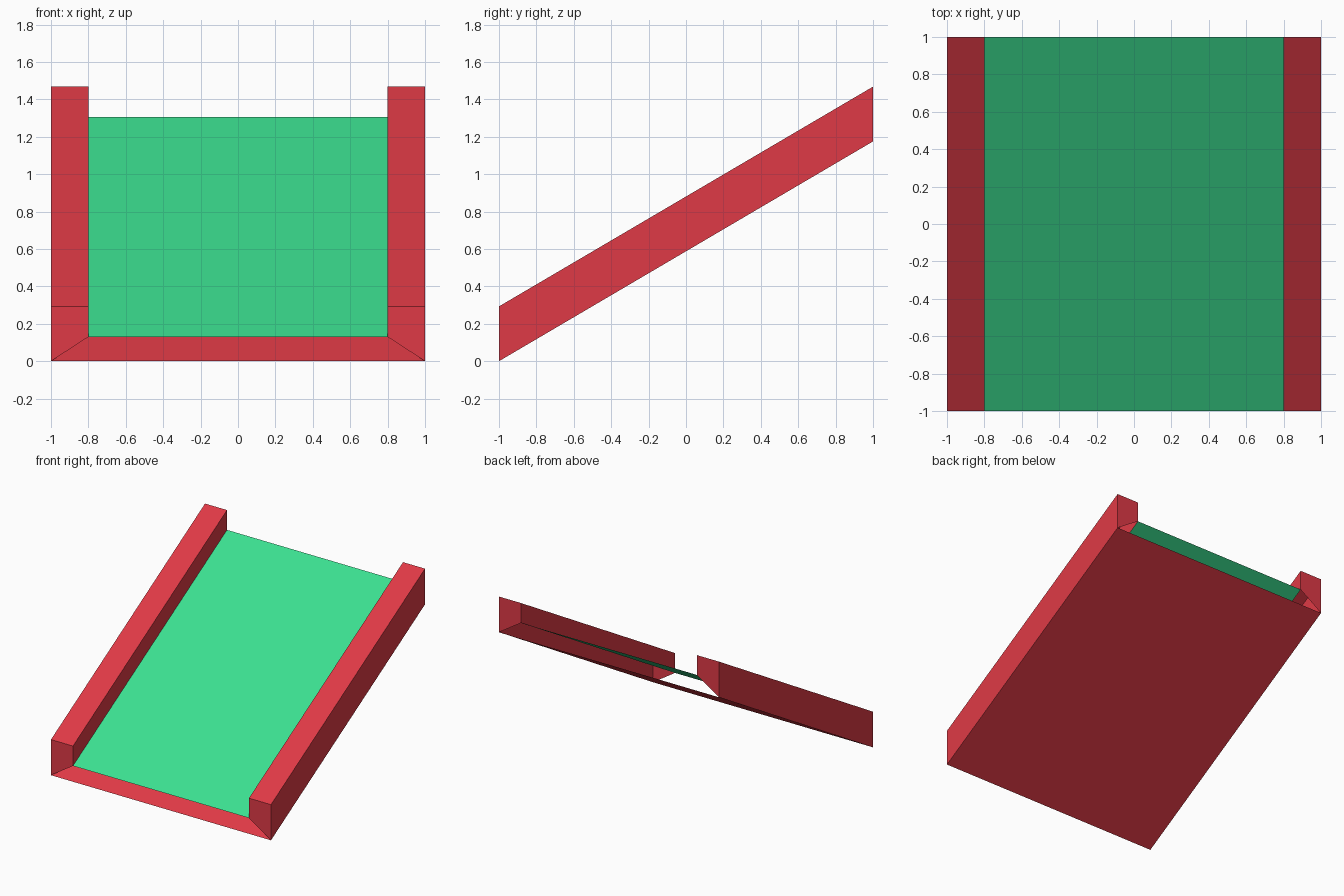
import bpy
import bmesh

RISE = 1.175      # height gained from front to back
RAIL_TOP = 0.293
DECK = 0.13
INNER = 0.8

cube = bpy.data.objects.get("Cube")
if cube:
    bpy.data.objects.remove(cube, do_unlink=True)


def make_material(name, colour):
    mat = bpy.data.materials.new(name)
    mat.use_nodes = True
    mat.diffuse_color = colour
    mat.node_tree.nodes["Principled BSDF"].inputs["Base Color"].default_value = colour
    return mat


red = make_material("red", (0.74, 0.042, 0.061, 1))
green = make_material("green", (0.045, 0.74, 0.28, 1))


def sloped_sheet(name, profile, mat, capped=False):
    """Sweep an open x-z profile up the slope from front to back."""
    bm = bmesh.new()
    front = [bm.verts.new((x, -1, z)) for x, z in profile]
    back = [bm.verts.new((x, 1, z + RISE)) for x, z in profile]
    for i in range(len(profile) - 1):
        bm.faces.new((front[i], front[i + 1], back[i + 1], back[i]))
    if capped:
        bm.faces.new(front[::-1])
        bm.faces.new(back)
    mesh = bpy.data.meshes.new(name)
    bm.to_mesh(mesh)
    bm.free()
    mesh.materials.append(mat)
    obj = bpy.data.objects.new(name, mesh)
    bpy.context.collection.objects.link(obj)


# Hollow side rails, with slanted lower edges on their end caps
rail = [(INNER, DECK), (INNER, RAIL_TOP), (1, RAIL_TOP), (1, 0)]
sloped_sheet("left_rail", rail, red, capped=True)
sloped_sheet("right_rail", [(-x, z) for x, z in reversed(rail)], red, capped=True)

# Underside sheet and the deck above it; the gap between them is open at both ends
sloped_sheet("underside", [(1, 0), (-1, 0)], red)
sloped_sheet("deck", [(-INNER, DECK), (INNER, DECK)], green)
